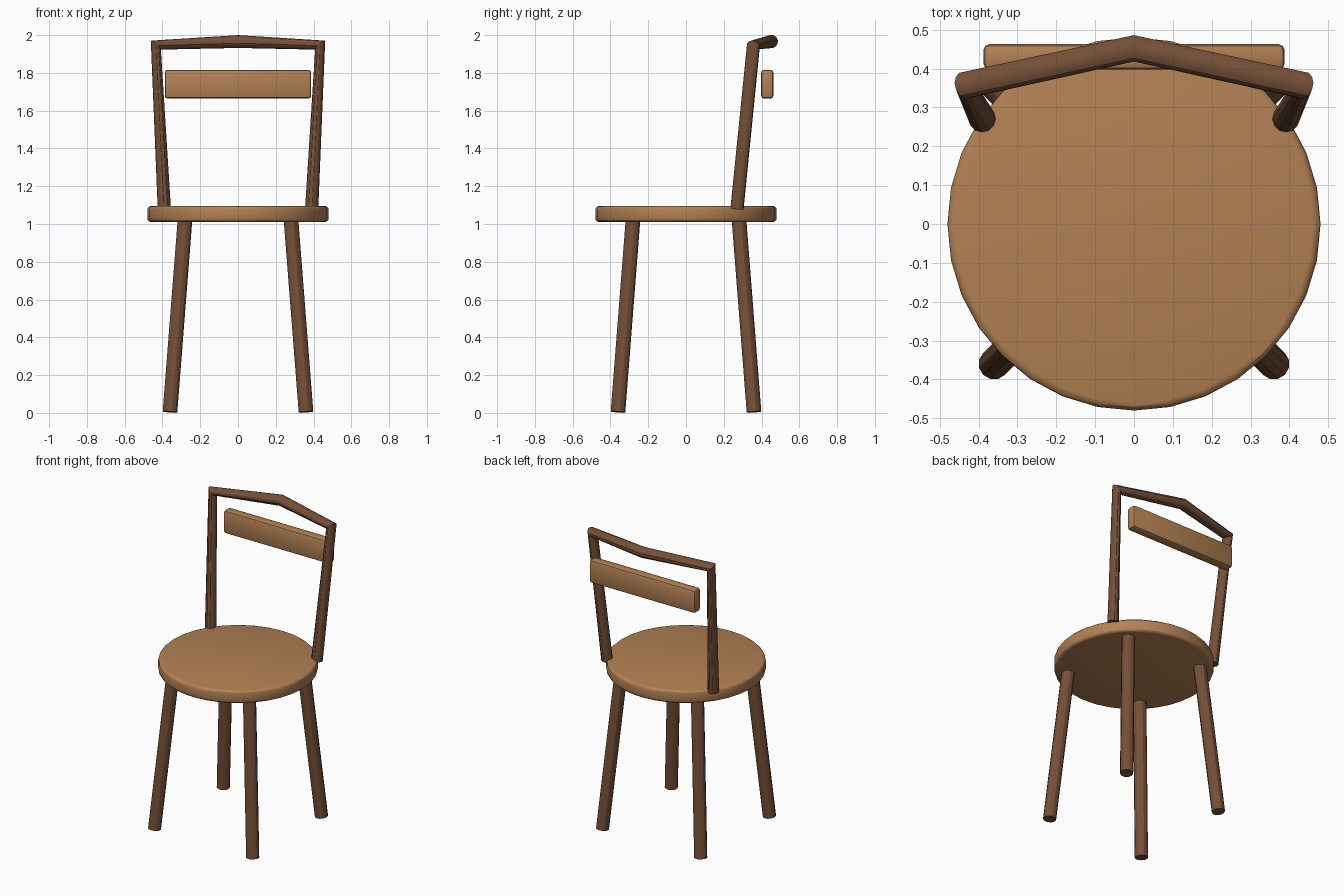
import bpy
from mathutils import Vector

cube = bpy.data.objects.get("Cube")
if cube:
    bpy.data.objects.remove(cube)


def material(name, color):
    m = bpy.data.materials.new(name)
    m.use_nodes = True
    m.diffuse_color = color
    m.node_tree.nodes["Principled BSDF"].inputs["Base Color"].default_value = color
    return m


light_wood = material("light wood", (0.45, 0.22, 0.09, 1))
dark_wood = material("dark wood", (0.18, 0.08, 0.04, 1))


def finish(name, mat, bevel=0, segments=3):
    """Name and colour the active object, round its edges and smooth it."""
    ob = bpy.context.object
    ob.name = name
    ob.data.materials.append(mat)
    bpy.ops.object.transform_apply(location=False, rotation=False, scale=True)
    if bevel:
        mod = ob.modifiers.new("rounded edges", 'BEVEL')
        mod.width = bevel
        mod.segments = segments
        mod.limit_method = 'ANGLE'
        bpy.ops.object.modifier_apply(modifier=mod.name)
    bpy.ops.object.shade_smooth_by_angle()
    return ob


# Round seat
bpy.ops.mesh.primitive_cylinder_add(vertices=32, radius=0.48, depth=0.085,
                                    location=(0, 0, 1.053))
finish("seat", light_wood, 0.02)

# Splayed legs
for sx, side in ((1, "left"), (-1, "right")):
    for sy, end in ((-1, "front"), (1, "back")):
        foot = Vector((sx * 0.36, sy * 0.36, 0.005))
        top = Vector((sx * 0.28, sy * 0.28, 1.03))
        axis = top - foot
        bpy.ops.mesh.primitive_cylinder_add(
            vertices=12, radius=0.04, depth=axis.length, location=(foot + top) / 2,
            rotation=axis.to_track_quat('Z', 'Y').to_euler())
        finish(f"{end}_{side}_leg", dark_wood)

# Bent back frame: two posts joined by a peaked top rail
path = [(-0.39, 0.27, 1.08), (-0.435, 0.357, 1.947), (0, 0.452, 1.966),
        (0.435, 0.357, 1.947), (0.39, 0.27, 1.08)]
curve = bpy.data.curves.new("back_frame", 'CURVE')
curve.dimensions = '3D'
curve.bevel_depth = 0.035
curve.bevel_resolution = 4
curve.use_fill_caps = True
spline = curve.splines.new('POLY')
spline.points.add(len(path) - 1)
for point, co in zip(spline.points, path):
    point.co = (*co, 1)
frame = bpy.data.objects.new("back_frame", curve)
bpy.context.collection.objects.link(frame)
bpy.ops.object.select_all(action='DESELECT')
bpy.context.view_layer.objects.active = frame
frame.select_set(True)
bpy.ops.object.convert(target='MESH')
finish("back_frame", dark_wood)

# Back slat
bpy.ops.mesh.primitive_cube_add(size=1, location=(0, 0.43, 1.74))
bpy.context.object.scale = (0.775, 0.065, 0.152)
finish("back_slat", light_wood, 0.015, 2)
